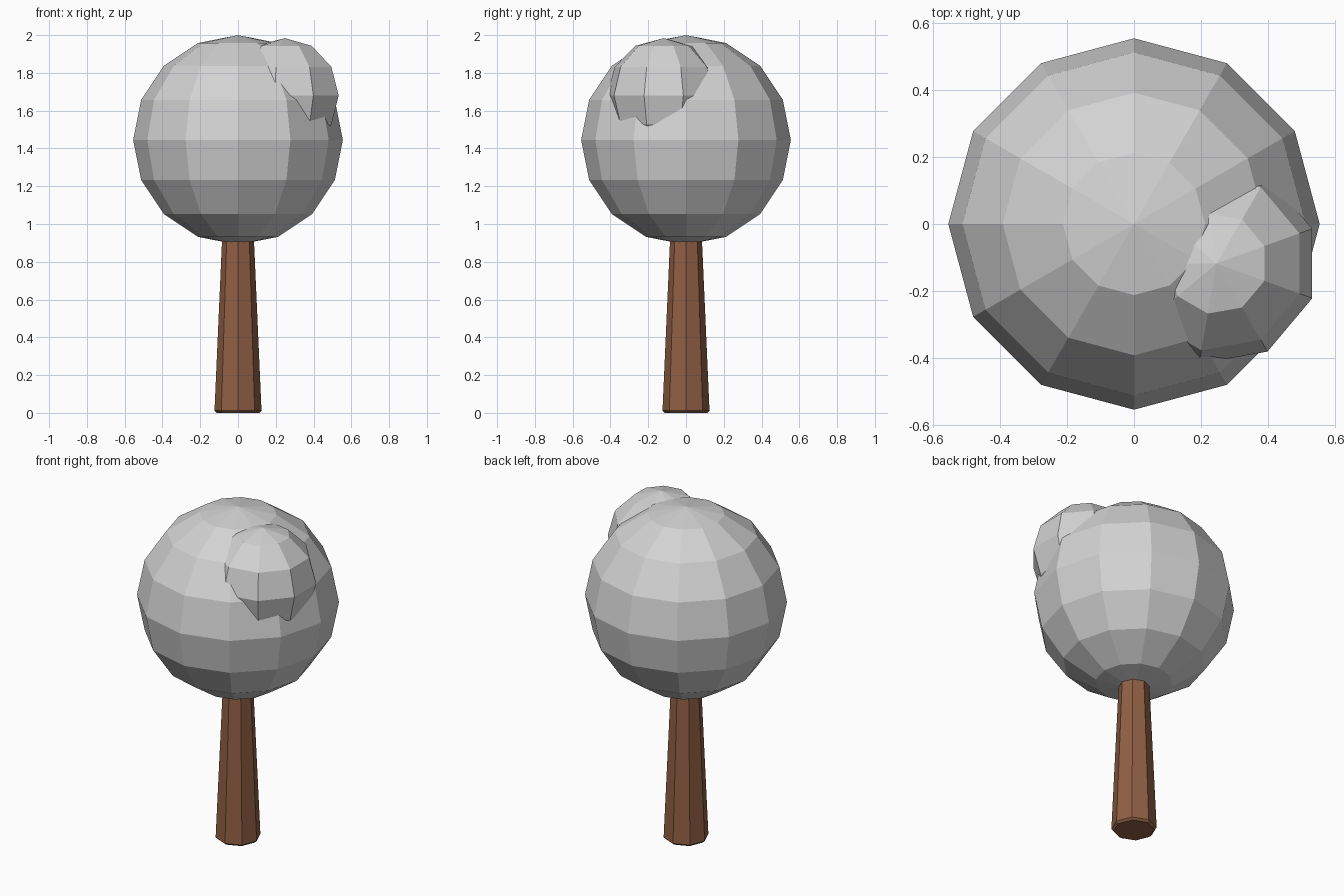
import bpy
import bmesh
from math import radians
from mathutils import Matrix

cube = bpy.data.objects.get("Cube")
if cube:
    bpy.data.objects.remove(cube, do_unlink=True)


def make_material(name, rgb):
    mat = bpy.data.materials.new(name)
    mat.use_nodes = True
    color = (*rgb, 1.0)
    mat.diffuse_color = color
    mat.node_tree.nodes["Principled BSDF"].inputs["Base Color"].default_value = color
    return mat


def finish(name, bm, mat, location=(0, 0, 0)):
    mesh = bpy.data.meshes.new(name)
    bmesh.ops.recalc_face_normals(bm, faces=bm.faces)
    bm.to_mesh(mesh)
    bm.free()
    mesh.materials.append(mat)
    obj = bpy.data.objects.new(name, mesh)
    obj.location = location
    bpy.context.collection.objects.link(obj)
    return obj


def foliage_ball(name, segments, rings, radius, location, turn=0):
    bm = bmesh.new()
    bmesh.ops.create_uvsphere(bm, u_segments=segments, v_segments=rings, radius=radius,
                              matrix=Matrix.Rotation(radians(turn), 4, "Z"))
    return finish(name, bm, foliage_grey, location)


foliage_grey = make_material("foliage grey", (0.65, 0.65, 0.65))
bark_brown = make_material("bark brown", (0.28, 0.117, 0.06))

# Crown: one large faceted ball with a smaller clump on its upper left front
crown = foliage_ball("crown", 12, 8, 0.555, (0, 0, 1.445))
clump = foliage_ball("crown_clump", 9, 6, 0.304, (0.247, -0.118, 1.68), turn=90)

# Trunk: tapered octagonal post, its top hidden inside the crown
height = 0.95
bm = bmesh.new()
bmesh.ops.create_cone(bm, cap_ends=True, segments=8, radius1=0.125, radius2=0.083,
                      depth=height, matrix=Matrix.Translation((0, 0, height / 2)))
# Small chamfer around the foot
foot = [e for e in bm.edges if all(v.co.z < 0.01 for v in e.verts)]
bmesh.ops.bevel(bm, geom=foot, offset=0.012, segments=1, affect="EDGES")
trunk = finish("trunk", bm, bark_brown)
